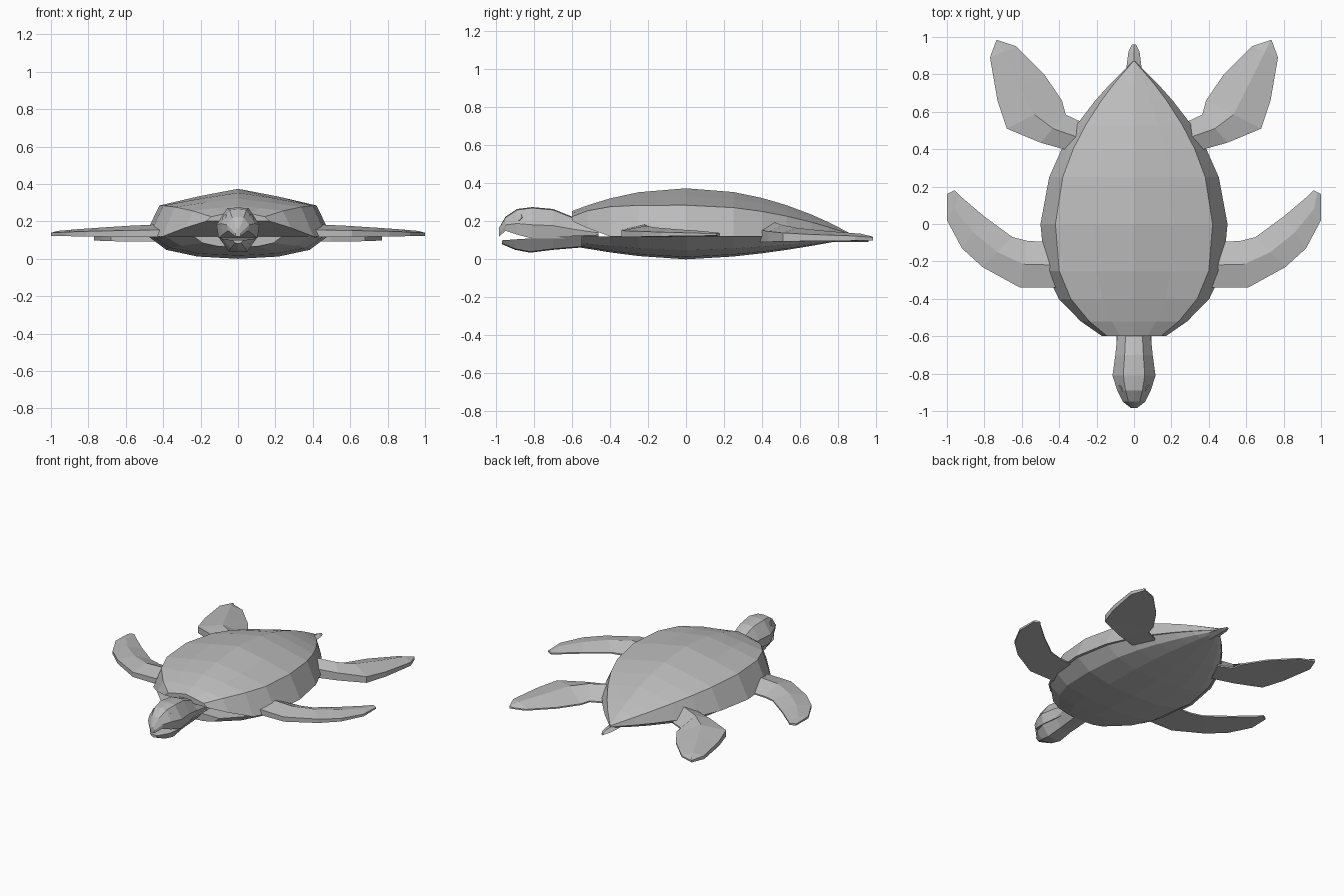
import bpy, bmesh
from mathutils import Vector

if "Cube" in bpy.data.objects:
    bpy.data.objects.remove(bpy.data.objects["Cube"])

GREY = (0.5, 0.5, 0.5, 1)
skin = bpy.data.materials.new("plain grey")
skin.use_nodes = True
skin.diffuse_color = GREY
skin.node_tree.nodes["Principled BSDF"].inputs["Base Color"].default_value = GREY


def loft(name, rings, mirror=False):
    """Skin equal-length rings of points and cap both ends."""
    bm = bmesh.new()
    rows = [[bm.verts.new(point) for point in ring] for ring in rings]
    count = len(rows[0])
    for near, far in zip(rows, rows[1:]):
        for i in range(count):
            j = (i + 1) % count
            bm.faces.new((near[i], near[j], far[j], far[i]))
    bm.faces.new(rows[0])
    bm.faces.new(rows[-1])
    bmesh.ops.remove_doubles(bm, verts=bm.verts, dist=0.0005)
    bmesh.ops.recalc_face_normals(bm, faces=bm.faces)
    mesh = bpy.data.meshes.new(name)
    bm.to_mesh(mesh)
    bm.free()
    mesh.materials.append(skin)
    obj = bpy.data.objects.new(name, mesh)
    bpy.context.collection.objects.link(obj)
    if mirror:
        obj.modifiers.new("Mirror", "MIRROR")


def full_ring(y, half):
    """Close a half section whose first and last points lie on the centre line."""
    left = [(x, y, z) for x, z in half]
    right = [(-x, y, z) for x, z in half[-2:0:-1]]
    return left + right


def mix(start, end, factor):
    return start + (end - start) * factor


# Body outline and heights as smooth functions of the length position
NOSE_END, TAIL_END, RIM = -0.6, 0.87, 0.12


def body_shape(y):
    """Return rim width, rim height, ridge height, top height and belly height."""
    if y < 0:
        t = y / NOSE_END
        width = 0.5 - 0.33 * t ** 3
        rim = RIM + max(0, t - 0.7) * 0.27
        ridge = 0.285 - 0.06 * t ** 5
        top = 0.374 - RIM * t ** 2
        belly = 0.07 * t ** 1.6
    else:
        t = y / TAIL_END
        width = 0.5 - 0.495 * t ** 1.9
        rim = RIM
        ridge = 0.285 - 0.155 * t ** 2
        top = 0.374 - 0.24 * t ** 2
        belly = 0.11 * t ** 1.6
    return width, rim, ridge, top, belly


def carapace_ring(y):
    width, rim, ridge, top, belly = body_shape(y)
    inner = width * 0.84
    shoulder = (inner * 0.5, mix(ridge, top, 0.55))
    return full_ring(y, [(0, rim), (width, rim), (inner, ridge), shoulder, (0, top)])


def belly_ring(y):
    width, rim, ridge, top, belly = body_shape(y)
    width *= 0.96
    side = (width * 0.8, mix(belly, RIM, 0.4))
    keel = (width * 0.45, mix(belly, RIM, 0.1))
    return full_ring(y, [(0, RIM), (width, RIM), side, keel, (0, belly)])


middle = [-0.4, -0.25, 0, 0.25, 0.4, 0.53, 0.66, 0.75]
loft("carapace", [carapace_ring(y) for y in [NOSE_END, -0.52, *middle, TAIL_END]])
loft("belly", [belly_ring(y) for y in [-0.55, *middle, 0.85]])


# Head and neck: length position, cheek width, crown height, lower edge
def head_ring(y, width, crown, low):
    cheek = mix(low, crown, 0.45)
    return full_ring(y, [(0, crown + 0.005), (width / 2, crown), (width, cheek),
                         (width * 0.9, low), (0, low)])


loft("head", [head_ring(*station) for station in (
    (-0.46, 0.09, 0.2, 0.09), (-0.6, 0.09, 0.22, 0.11), (-0.7, 0.1, 0.26, 0.11),
    (-0.81, 0.115, 0.27, 0.11), (-0.89, 0.09, 0.26, 0.13),
    (-0.95, 0.06, 0.22, 0.15), (-0.985, 0.015, 0.16, 0.12))])


# Throat and lower jaw: length position, width, upper edge, lower edge
def jaw_ring(y, width, top, low):
    return full_ring(y, [(0, top), (width, top), (width / 2, low + 0.005), (0, low)])


loft("lower_jaw", [jaw_ring(*station) for station in (
    (-0.46, 0.1, 0.13, 0.07), (-0.7, 0.09, 0.12, 0.05), (-0.82, 0.1, 0.11, 0.035),
    (-0.9, 0.08, 0.105, 0.05), (-0.97, 0.03, 0.1, 0.08))])

# Eyes: shallow six-sided plates on the cheeks
outward = Vector((0.8, -0.4, 0.4)).normalized()
across = outward.cross(Vector((0, 0, 1))).normalized()
upward = across.cross(outward)
hexagon = [(1, 0), (0.5, 0.87), (-0.5, 0.87), (-1, 0), (-0.5, -0.87), (0.5, -0.87)]
eye = Vector((0.07, -0.88, 0.22))
loft("eyes", [[eye + outward * depth + (across * a + upward * b) * 0.02 for a, b in hexagon]
              for depth in (-0.004, 0.004)], mirror=True)


def flipper(name, outline, root_heights, tip_heights):
    """Blade with a thick leading edge, a ridge and a thin trailing edge."""
    rings = []
    for index, (lead_x, lead_y, trail_x, trail_y) in enumerate(outline):
        along = index / (len(outline) - 1)
        low, edge, ridge = [mix(root, tip, along)
                            for root, tip in zip(root_heights, tip_heights)]
        section = [(0, low), (0, edge), (0.5, ridge), (1, low + 0.01), (1, low)]
        rings.append([(mix(lead_x, trail_x, across_blade),
                       mix(lead_y, trail_y, across_blade), z)
                      for across_blade, z in section])
    loft(name, rings, mirror=True)


# Flipper outlines: leading point then trailing point, from root to tip
flipper("front_flippers", [
    (0.4, -0.34, 0.4, -0.1), (0.61, -0.34, 0.57, -0.09), (0.81, -0.23, 0.65, -0.07),
    (0.92, -0.13, 0.8, 0.04), (1, 0.02, 0.93, 0.15), (1, 0.16, 0.96, 0.18)],
    root_heights=(0.115, 0.155, 0.185), tip_heights=(0.125, 0.135, 0.14))
flipper("rear_flippers", [
    (0.34, 0.39, 0.27, 0.54), (0.5, 0.435, 0.365, 0.585), (0.68, 0.51, 0.385, 0.66),
    (0.73, 0.66, 0.48, 0.8), (0.77, 0.89, 0.63, 0.95), (0.735, 0.985, 0.72, 0.98)],
    root_heights=(0.09, 0.155, 0.195), tip_heights=(0.1, 0.115, 0.12))


# Tail: a short tapering wedge under the rear point of the shell
def tail_ring(y, width):
    top, low = 0.1 + width / 2, 0.09
    return full_ring(y, [(0, top), (width, mix(low, top, 0.5)), (0, low)])


loft("tail", [tail_ring(*station) for station in (
    (0.66, 0.06), (0.8, 0.045), (0.92, 0.03), (0.96, 0.01))])
